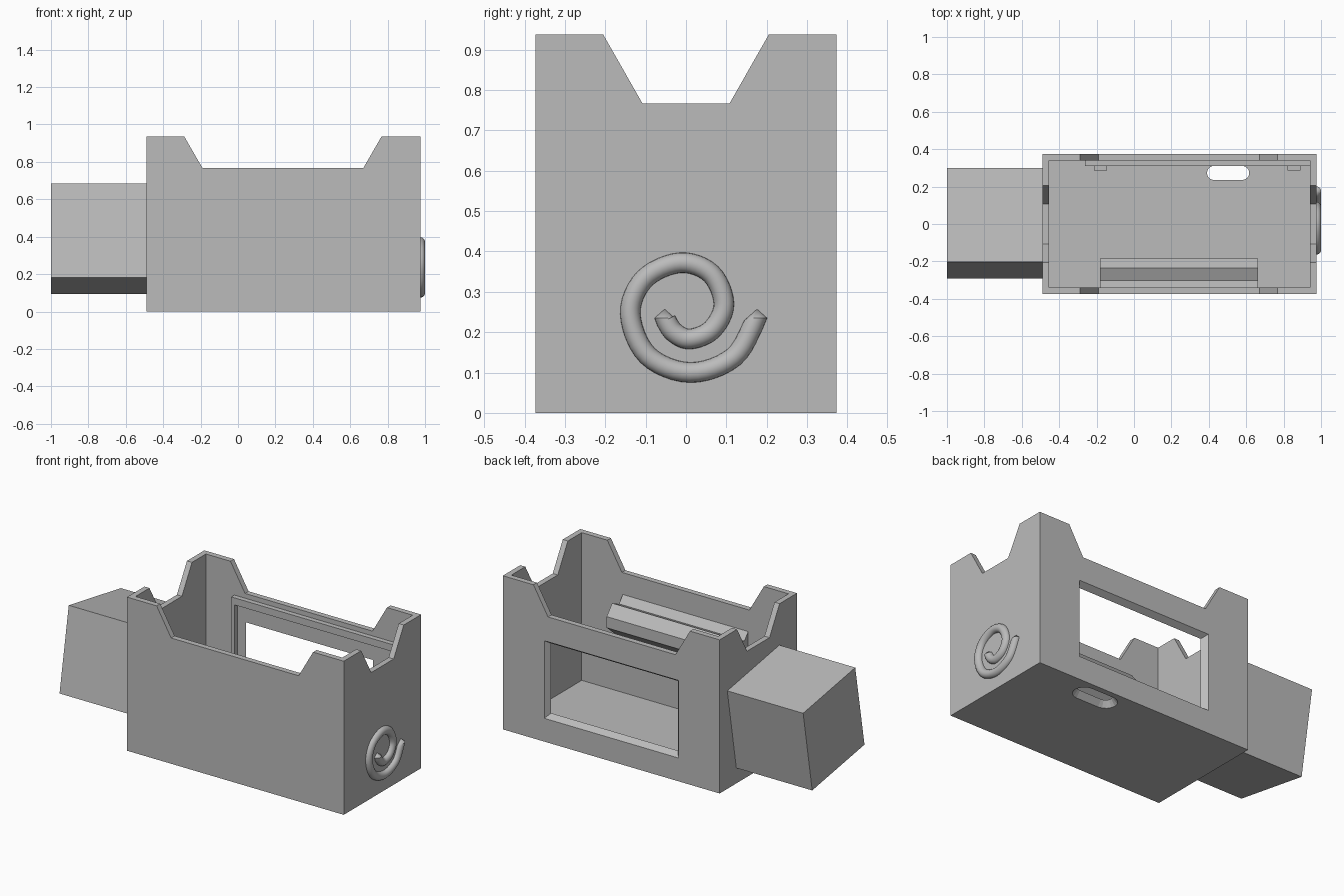
import bpy, bmesh, math
from mathutils import Vector

if "Cube" in bpy.data.objects:
    bpy.data.objects.remove(bpy.data.objects["Cube"])

grey = bpy.data.materials.new("plain grey")
grey.diffuse_color = (0.5, 0.5, 0.5, 1)
grey.use_nodes = True
grey.node_tree.nodes["Principled BSDF"].inputs["Base Color"].default_value = grey.diffuse_color


def loft(name, a, b):
    """Closed solid between two matching rings of 3D points."""
    bm = bmesh.new()
    ra = [bm.verts.new(p) for p in a]
    rb = [bm.verts.new(p) for p in b]
    n = len(a)
    bm.faces.new(ra[::-1])
    bm.faces.new(rb)
    for i in range(n):
        j = (i + 1) % n
        bm.faces.new((ra[i], ra[j], rb[j], rb[i]))
    bmesh.ops.recalc_face_normals(bm, faces=bm.faces)
    me = bpy.data.meshes.new(name)
    bm.to_mesh(me)
    bm.free()
    me.materials.append(grey)
    ob = bpy.data.objects.new(name, me)
    bpy.context.collection.objects.link(ob)
    return ob


def prism_x(name, yz, x0, x1):
    return loft(name, [(x0, y, z) for y, z in yz], [(x1, y, z) for y, z in yz])


def prism_y(name, xz, y0, y1):
    return loft(name, [(x, y0, z) for x, z in xz], [(x, y1, z) for x, z in xz])


def rect(a0, a1, b0, b1):
    return [(a0, b0), (a1, b0), (a1, b1), (a0, b1)]


def cut(target, *cutters):
    """Subtract the cutters and bake the result."""
    for c in cutters:
        m = target.modifiers.new("cut", 'BOOLEAN')
        m.operation, m.solver, m.object = 'DIFFERENCE', 'EXACT', c
    bpy.context.view_layer.update()
    dg = bpy.context.evaluated_depsgraph_get()
    me = bpy.data.meshes.new_from_object(target.evaluated_get(dg))
    target.modifiers.clear()
    target.data = me
    for c in cutters:
        bpy.data.objects.remove(c)


def notch(lo0, lo1, hi0, hi1):
    """Trapezoid notch profile in the rim, running past the top."""
    return [(lo0, 0.767), (lo1, 0.767), (hi1, 0.937), (hi1, 1.2), (hi0, 1.2), (hi0, 0.937)]


def stadium(cx, cy, half, r, z, n=8):
    """Rounded slot outline; half is half of the straight length."""
    pts = []
    for side, start in ((1, -math.pi / 2), (-1, math.pi / 2)):
        for i in range(n + 1):
            a = start + math.pi * i / n
            pts.append((cx + side * half + r * math.cos(a), cy + r * math.sin(a), z))
    return pts


# open case with notched rim, tapered rear window and floor slot
X0, X1, Y, H, W, FLOOR = -0.488, 0.975, 0.373, 0.937, 0.034, 0.036
case = prism_x("case", rect(-Y, Y, 0, H), X0, X1)
win_out = [(-0.22, 0.132), (0.705, 0.132), (0.705, 0.625), (-0.22, 0.625)]
win_in = [(-0.165, 0.185), (0.655, 0.185), (0.655, 0.575), (-0.165, 0.575)]
cut(case,
    prism_x("cavity", rect(-Y + W, Y - W, FLOOR, 1.3), X0 + W, X1 - W),
    prism_y("long_notch", notch(-0.19, 0.67, -0.288, 0.768), -1, 1),
    prism_x("end_notch", notch(-0.108, 0.108, -0.205, 0.205), -1.5, 1.5),
    loft("window_cut", [(x, Y + 0.014, z) for x, z in win_out],
         [(x, Y - W - 0.025, z) for x, z in win_in]),
    loft("slot_cut", stadium(0.503, 0.273, 0.075, 0.068, -0.004),
         stadium(0.503, 0.273, 0.075, 0.035, FLOOR + 0.004)))

# raised frame inside the rear wall, with two small retaining clips
frame = prism_y("window_frame", rect(-0.262, X1 - W, FLOOR, 0.738), 0.309, Y - W)
cut(frame, prism_y("frame_cut", rect(-0.24, 0.915, 0.07, 0.695), 0.2, 0.5))
for i, x in enumerate((-0.215, 0.82)):
    prism_y(f"clip_{i + 1}", rect(x, x + 0.07, FLOOR, 0.1), 0.286, 0.309)

# grooved support shelf on the inside of the front wall
prism_x("support_shelf", [(-0.339, 0.36), (-0.184, 0.49), (-0.184, 0.558), (-0.236, 0.62),
                          (-0.303, 0.59), (-0.339, 0.634)], -0.182, 0.664)

# tilted block on the left end
prism_x("tilted_block", [(-0.292, 0.181), (0.212, 0.094), (0.299, 0.598), (-0.203, 0.685)],
        -1.0, X0)

# spiral relief on the right end: round tube with pointed tips
R = 0.025
path = [(-0.053, 0.235), (-0.03, 0.2), (0.01, 0.183), (0.065, 0.207), (0.094, 0.27),
        (0.062, 0.345), (-0.015, 0.372), (-0.103, 0.332), (-0.138, 0.245), (-0.095, 0.142),
        (0.01, 0.1), (0.118, 0.138), (0.176, 0.235)]
P = [Vector(p) for p in path]
P = [2 * P[0] - P[1]] + P + [2 * P[-1] - P[-2]]
line = []
for i in range(1, len(P) - 2):
    a, b, c, d = P[i - 1:i + 3]
    for k in range(6):
        t = k / 6
        line.append(0.5 * (2 * b + (c - a) * t + (2 * a - 5 * b + 4 * c - d) * t * t
                           + (3 * b - a - 3 * c + d) * t ** 3))
line.append(P[-2])
bm = bmesh.new()
rings, SEG = [], 20
for i, p in enumerate(line):
    t = (line[min(i + 1, len(line) - 1)] - line[max(i - 1, 0)]).normalized()
    if i in (0, len(line) - 1):
        t = Vector((0, -1 if i == 0 else 1))      # ends are cut level
    n = Vector((-t.y, t.x))
    ring = []
    for k in range(SEG):
        a = 2 * math.pi * k / SEG
        q = p + n * R * math.cos(a)
        ring.append(bm.verts.new((X1 + R * math.sin(a), q.x, q.y)))
    rings.append(ring)
for r0, r1 in zip(rings, rings[1:]):
    for k in range(SEG):
        j = (k + 1) % SEG
        bm.faces.new((r0[k], r0[j], r1[j], r1[k]))
for ring, p in ((rings[0], line[0]), (rings[-1], line[-1])):
    tip = bm.verts.new((X1, p.x, p.y + 0.022))
    for k in range(SEG):
        bm.faces.new((ring[k], ring[(k + 1) % SEG], tip))
bmesh.ops.recalc_face_normals(bm, faces=bm.faces)
me = bpy.data.meshes.new("spiral_relief")
bm.to_mesh(me)
bm.free()
me.materials.append(grey)
spiral = bpy.data.objects.new("spiral_relief", me)
bpy.context.collection.objects.link(spiral)
bpy.context.view_layer.objects.active = spiral
spiral.select_set(True)
bpy.ops.object.shade_smooth_by_angle(angle=math.radians(30))
